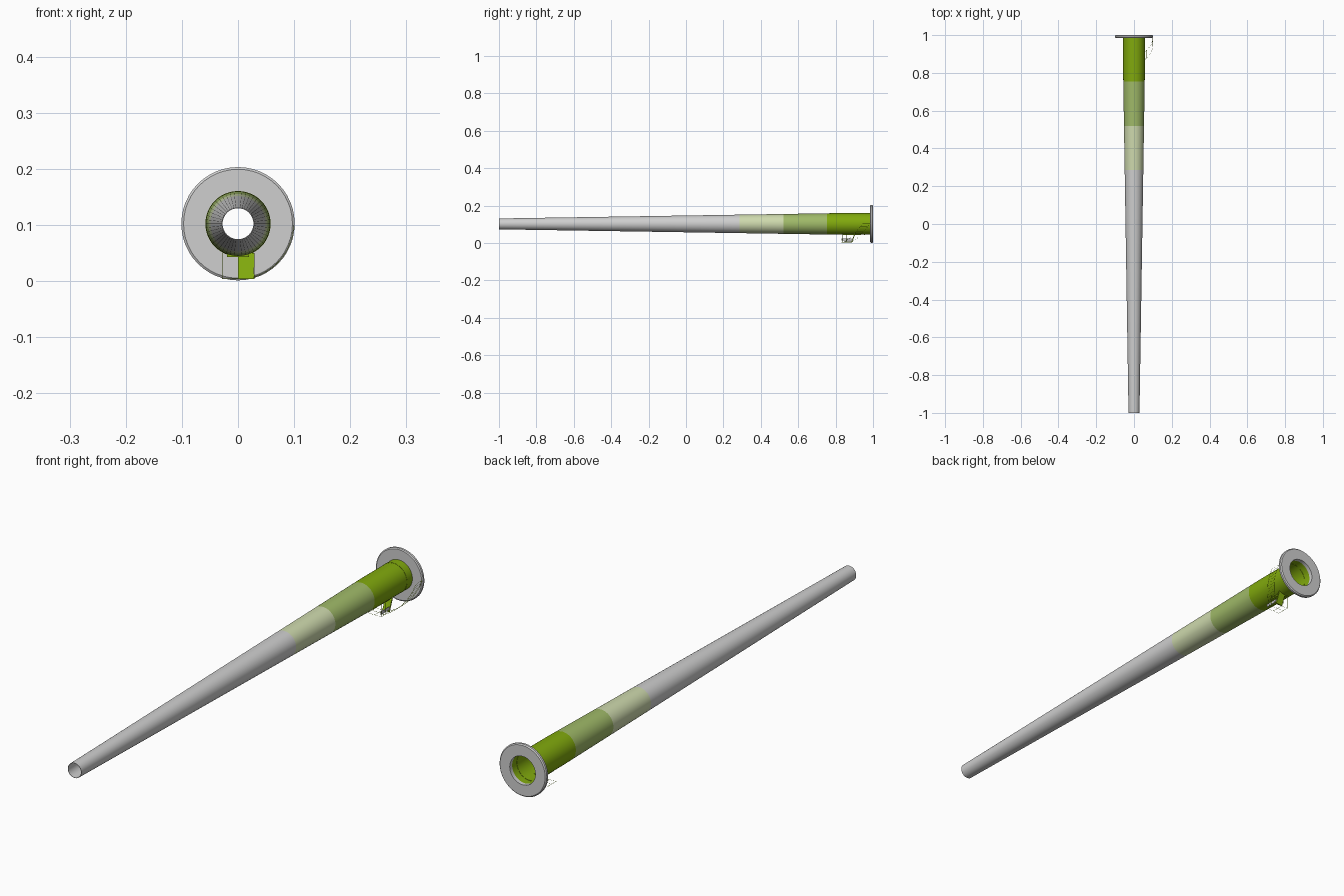
import bpy, bmesh, math
from mathutils import Vector

cube = bpy.data.objects.get("Cube")
if cube:
    bpy.data.objects.remove(cube)

AXIS_Z = 0.102
SIDES = 48


def material(name, colour):
    m = bpy.data.materials.new(name)
    m.use_nodes = True
    m.diffuse_color = (*colour, 1)
    m.node_tree.nodes["Principled BSDF"].inputs["Base Color"].default_value = (*colour, 1)
    return m


GREY = material("light grey", (0.62, 0.62, 0.62))
PALE = material("pale green", (0.62, 0.70, 0.42))
MID = material("soft green", (0.35, 0.49, 0.14))
GREEN = material("bright green", (0.22, 0.40, 0.004))


def add_object(name, bm, mat, smooth=False):
    bmesh.ops.recalc_face_normals(bm, faces=bm.faces)
    mesh = bpy.data.meshes.new(name)
    bm.to_mesh(mesh)
    bm.free()
    mesh.materials.append(mat)
    ob = bpy.data.objects.new(name, mesh)
    bpy.context.collection.objects.link(ob)
    if smooth:
        bpy.ops.object.select_all(action="DESELECT")
        ob.select_set(True)
        bpy.context.view_layer.objects.active = ob
        bpy.ops.object.shade_smooth_by_angle(angle=math.radians(30))
    return ob


def polar(radius, angle, y):
    return Vector((radius * math.cos(angle), y, AXIS_Z + radius * math.sin(angle)))


def lathe(name, profile, mat):
    """Spin a closed (radius, y) profile about the tower axis."""
    bm = bmesh.new()
    rings = [[bm.verts.new(polar(r, math.tau * i / SIDES, y)) for i in range(SIDES)]
             for r, y in profile]
    for a, b in zip(rings, rings[1:] + rings[:1]):
        for i in range(SIDES):
            j = (i + 1) % SIDES
            bm.faces.new((a[i], a[j], b[j], b[i]))
    return add_object(name, bm, mat, True)


def box(name, x, y, z, mat, shear=0.0):
    """Box from ranges; shear slides the upper end along y."""
    bm = bmesh.new()
    bmesh.ops.create_cube(bm, size=1)
    for v in bm.verts:
        top = v.co.z > 0
        v.co = (x[v.co.x > 0], y[v.co.y > 0] + (shear if top else 0), z[top])
    return add_object(name, bm, mat)


def rod(name, points, radius, mat):
    curve = bpy.data.curves.new(name, "CURVE")
    curve.dimensions = "3D"
    curve.bevel_depth = radius
    curve.bevel_resolution = 0
    spline = curve.splines.new("POLY")
    spline.points.add(len(points) - 1)
    for p, co in zip(spline.points, points):
        p.co = (*co, 1)
    curve.materials.append(mat)
    ob = bpy.data.objects.new(name, curve)
    bpy.context.collection.objects.link(ob)


def radius_at(y):
    return min(0.0575, 0.029 + 0.0285 * (y + 1) / 1.8)


# Hollow tapered tower in coloured bands
WALL = 0.0015
bands = [("tower_shaft", -1, 0.285, GREY), ("pale_band", 0.285, 0.52, PALE),
         ("soft_band", 0.52, 0.755, MID), ("base_band", 0.755, 0.985, GREEN)]
for name, y0, y1, mat in bands:
    cuts = [y0, y1] if y1 < 0.9 else [y0, 0.8, y1]
    outer = [(radius_at(y), y) for y in cuts]
    inner = [(r - WALL, y) for r, y in reversed(outer)]
    lathe(name, outer + inner, mat)

# Base joint ring and ground flange
lathe("joint_ring", [(0.055, 0.951), (0.0582, 0.951), (0.0582, 0.956), (0.055, 0.956)], GREEN)
lathe("base_flange", [(0.055, 0.985), (0.097, 0.985), (0.101, 0.988),
                      (0.101, 0.996), (0.097, 1.0), (0.055, 1.0)], GREY)

# Door and entry landing
box("door", (-0.02, 0.02), (0.84, 0.9), (0.043, 0.049), GREEN)
box("landing", (0.0, 0.029), (0.883, 0.888), (0.004, 0.05), GREEN, 0.018)

# Landing guard rails
for y in (0.835, 0.86, 0.885):
    rod("landing_rail", [(-0.028, y, 0.05), (-0.028, y, 0.004),
                         (0.029, y, 0.004), (0.029, y, 0.05)], 0.0006, GREEN)
for x in (-0.028, 0.0, 0.029):
    rod("landing_post", [(x, 0.832, 0.004), (x, 0.888, 0.004)], 0.0006, GREEN)
box("guard_panel", (0.0275, 0.029), (0.832, 0.885), (0.012, 0.024), GREY)

# Curved stair rails with slim posts
STEPS = 14
angles = [math.radians(-74 + 76 * i / STEPS) for i in range(STEPS + 1)]
heights = [0.885 + 0.1 * i / STEPS for i in range(STEPS + 1)]
for lift in (0.0, 0.04):
    rod("stair_rail", [polar(0.099, a, y - lift) for a, y in zip(angles, heights)],
        0.0005, GREEN)
for a, y in zip(angles, heights):
    rod("stair_post", [polar(0.099, a, y), polar(0.099, a, y - 0.04)], 0.0004, GREEN)
